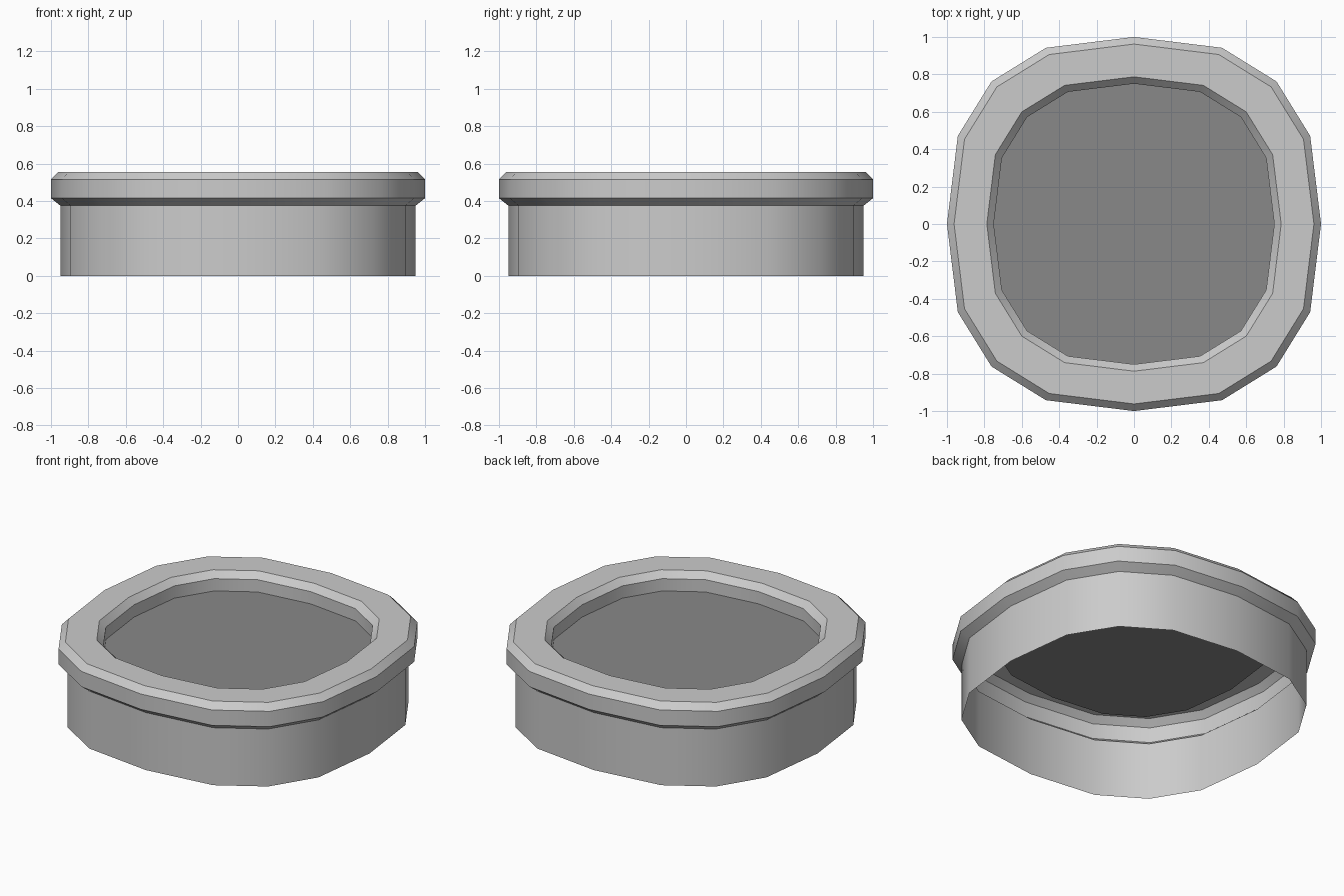
import bpy, bmesh, math

if "Cube" in bpy.data.objects:
    bpy.data.objects.remove(bpy.data.objects["Cube"])

# Quarter of the rounded-square outline, repeated by rotation to 16 points
QUARTER = [(1.0, 0.0), (0.942, 0.471), (0.762, 0.762), (0.471, 0.942)]


def outline():
    points = []
    for q in range(4):
        c, s = round(math.cos(q * math.pi / 2)), round(math.sin(q * math.pi / 2))
        points += [(x * c - y * s, x * s + y * c) for x, y in QUARTER]
    return points


def sweep(name, profile, fill=False):
    """Skin a (scale, height) profile around the outline, or fill one loop."""
    bm = bmesh.new()
    loops = [[bm.verts.new((x * r, y * r, z)) for x, y in outline()] for r, z in profile]
    for a, b in zip(loops, loops[1:]):
        for i in range(len(a)):
            j = (i + 1) % len(a)
            bm.faces.new((a[i], b[i], b[j], a[j]))
    if fill:
        bm.faces.new(loops[-1])
    mesh = bpy.data.meshes.new(name)
    bm.to_mesh(mesh)
    bm.free()
    obj = bpy.data.objects.new(name, mesh)
    bpy.context.collection.objects.link(obj)
    bpy.ops.object.select_all(action='DESELECT')
    obj.select_set(True)
    bpy.context.view_layer.objects.active = obj
    bpy.ops.object.shade_smooth_by_angle(angle=math.radians(30))
    return obj


# Bevelled rim and open skirt, one thin shell
sweep("rim_and_skirt", [(0.75, 0.435), (0.75, 0.515), (0.787, 0.555), (0.962, 0.555),
                        (1.0, 0.515), (1.0, 0.415), (0.95, 0.375), (0.95, 0.0)])

# Dark recessed panel inside the rim
panel = sweep("recessed_panel", [(0.75, 0.435)], fill=True)
dark = bpy.data.materials.new("dark_grey")
dark.diffuse_color = (0.25, 0.25, 0.25, 1)
dark.use_nodes = True
dark.node_tree.nodes["Principled BSDF"].inputs["Base Color"].default_value = dark.diffuse_color
panel.data.materials.append(dark)
